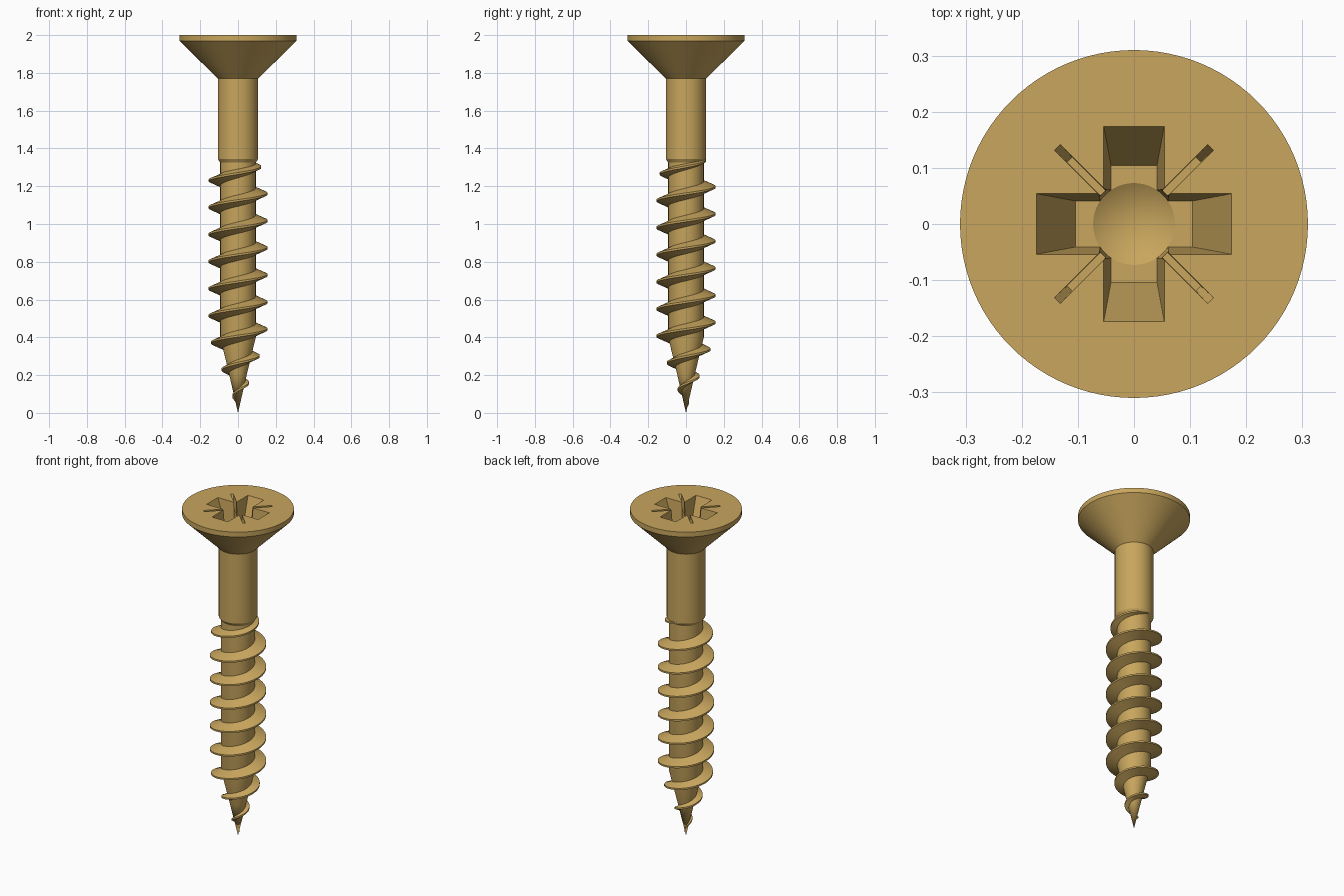
import bpy, bmesh, math

if "Cube" in bpy.data.objects:
    bpy.data.objects.remove(bpy.data.objects["Cube"])

brass = bpy.data.materials.new("brass")
brass.diffuse_color = (0.58, 0.38, 0.11, 1)
brass.use_nodes = True
brass.node_tree.nodes["Principled BSDF"].inputs["Base Color"].default_value = brass.diffuse_color
SEG = 96


def make(name, verts, faces):
    bm = bmesh.new()
    vs = [bm.verts.new(v) for v in verts]
    for f in faces:
        bm.faces.new([vs[i] for i in f])
    bmesh.ops.recalc_face_normals(bm, faces=bm.faces[:])
    me = bpy.data.meshes.new(name)
    bm.to_mesh(me)
    bm.free()
    ob = bpy.data.objects.new(name, me)
    bpy.context.collection.objects.link(ob)
    me.materials.append(brass)
    return ob


def lathe(name, tip_z, profile, n=SEG):
    """Solid of revolution: point at tip_z, rings of (r, z), flat cap on top."""
    verts = [(0, 0, tip_z)]
    for r, z in profile:
        verts += [(r * math.cos(2 * math.pi * i / n), r * math.sin(2 * math.pi * i / n), z)
                  for i in range(n)]
    faces = []
    for i in range(n):
        j = (i + 1) % n
        faces.append((0, 1 + j, 1 + i))
        for k in range(len(profile) - 1):
            a, b = 1 + k * n, 1 + (k + 1) * n
            faces.append((a + i, a + j, b + j, b + i))
    top = 1 + (len(profile) - 1) * n
    faces.append(tuple(range(top, top + n)))
    return make(name, verts, faces)


def wedge(name, top, bottom, z_bot, angle=0):
    """Tapered box whose section at z = 2 has half sizes top; extends slightly above."""
    t = 0.02 / (2 - z_bot)
    up = [a + (a - b) * t for a, b in zip(top, bottom)]
    c, s = math.cos(angle), math.sin(angle)
    verts = []
    for (hx, hy), z in ((bottom, z_bot), (up, 2.02)):
        for sx, sy in ((-1, -1), (1, -1), (1, 1), (-1, 1)):
            x, y = sx * hx, sy * hy
            verts.append((x * c - y * s, x * s + y * c, z))
    faces = [(3, 2, 1, 0), (4, 5, 6, 7)] + [(i, (i + 1) % 4, 4 + (i + 1) % 4, 4 + i) for i in range(4)]
    return make(name, verts, faces)


def smooth(ob):
    bpy.ops.object.select_all(action='DESELECT')
    ob.select_set(True)
    bpy.context.view_layer.objects.active = ob
    bpy.ops.object.shade_smooth_by_angle(angle=math.radians(25))


# screw body: point, core, shank, countersunk head
body = lathe("screw_body", 0.0, [(0.047, 0.205), (0.094, 0.40), (0.094, 1.325), (0.107, 1.345),
                                 (0.107, 1.77), (0.31, 1.97), (0.31, 2.0)])

# driver recess: cross arms, diagonal slits and a conical centre
cutters = [lathe("centre_cutter", 1.775, [(0.073, 1.82), (0.083, 2.02)], 48)]
for k in range(2):
    a = k * math.pi / 2
    cutters.append(wedge("arm_cutter", (0.174, 0.054), (0.104, 0.041), 1.82, a))
    cutters.append(wedge("slit_cutter", (0.193, 0.0075), (0.162, 0.006), 1.92, a + math.pi / 4))
bpy.context.view_layer.objects.active = body
for cutter in cutters:
    mod = body.modifiers.new("recess", 'BOOLEAN')
    mod.operation = 'DIFFERENCE'
    mod.solver = 'EXACT'
    mod.object = cutter
    bpy.ops.object.modifier_apply(modifier=mod.name)
for cutter in cutters:
    bpy.data.objects.remove(cutter)
smooth(body)

# helical thread, tapering at the point and fading into the shank
PITCH, Z0, Z1, STEP = 0.1435, 0.025, 1.345, 48
count = int((Z1 - Z0) / PITCH * STEP)
verts, faces = [], []
for i in range(count + 1):
    z = Z0 + (Z1 - Z0) * i / count
    a = 2 * math.pi * (z - 1.16) / PITCH
    core = 0.094 * min(1, z / 0.40)
    crest = min(0.156, 0.4 * (z - 0.012), 0.104 + (Z1 - z) * 0.45)
    crest = max(crest, core + 0.001)
    inner = core * 0.85
    half = 0.004 + 0.42 * (crest - inner)
    edge = min(0.005, half * 0.5)
    for r, dz in ((inner, -half), (crest, -edge), (crest, edge), (inner, half)):
        verts.append((r * math.cos(a), r * math.sin(a), z + dz))
    if i < count:
        b = 4 * i
        faces += [(b + k, b + (k + 1) % 4, b + 4 + (k + 1) % 4, b + 4 + k) for k in range(4)]
faces += [(3, 2, 1, 0), tuple(4 * count + k for k in range(4))]
smooth(make("thread", verts, faces))
